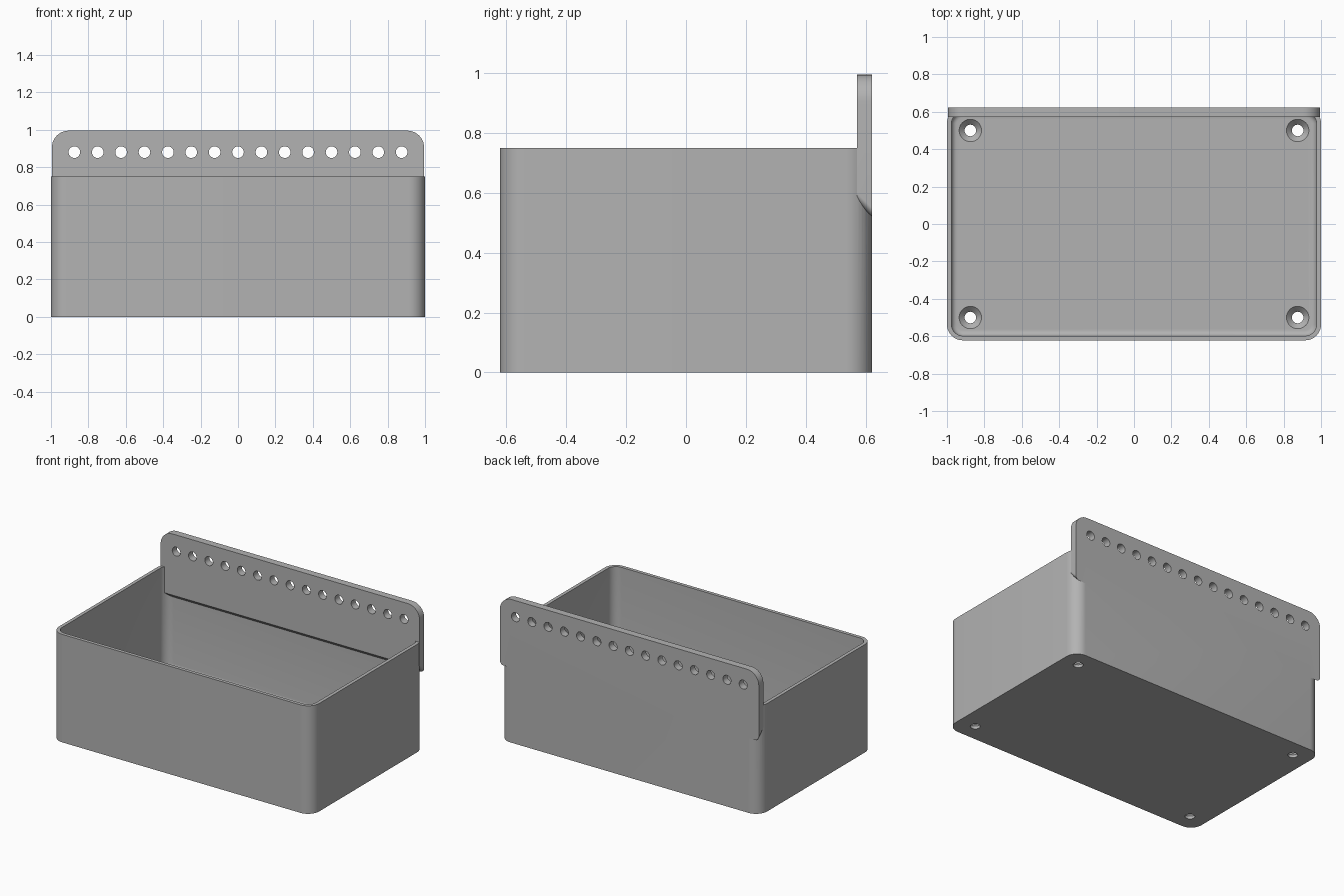
import bpy, bmesh
from math import sin, cos, pi, radians
from mathutils import Matrix

cube = bpy.data.objects.get("Cube")
if cube:
    bpy.data.objects.remove(cube, do_unlink=True)

grey = bpy.data.materials.new("plain grey")
grey.use_nodes = True
colour = (0.45, 0.45, 0.45, 1)
grey.diffuse_color = colour
grey.node_tree.nodes["Principled BSDF"].inputs["Base Color"].default_value = colour


def rounded(hx, hy, radii, steps=10):
    """Counter-clockwise rounded rectangle; radii start at the +x +y corner."""
    pts = []
    for k, (sx, sy) in enumerate([(1, 1), (-1, 1), (-1, -1), (1, -1)]):
        r = radii[k]
        for i in range(steps + 1):
            a = (k + i / steps) * pi / 2
            pts.append((sx * (hx - r) + r * cos(a), sy * (hy - r) + r * sin(a)))
    return pts


def circle(r, n=32):
    return [(r * cos(2 * pi * i / n), r * sin(2 * pi * i / n)) for i in range(n)]


def loft(bm, rings, matrix=Matrix()):
    """Skin a stack of (outline, height) rings and cap both ends."""
    loops = [[bm.verts.new(matrix @ Matrix.Translation((x, y, z)).to_translation())
              for x, y in outline] for outline, z in rings]
    for low, high in zip(loops, loops[1:]):
        for i in range(len(low)):
            j = (i + 1) % len(low)
            bm.faces.new((low[i], low[j], high[j], high[i]))
    bm.faces.new(loops[0][::-1])
    bm.faces.new(loops[-1])


def make(name, bm):
    bmesh.ops.recalc_face_normals(bm, faces=bm.faces)
    mesh = bpy.data.meshes.new(name)
    bm.to_mesh(mesh)
    bm.free()
    mesh.materials.append(grey)
    obj = bpy.data.objects.new(name, mesh)
    bpy.context.collection.objects.link(obj)
    return obj


def boolean(target, other, operation):
    mod = target.modifiers.new(operation.lower(), "BOOLEAN")
    mod.operation, mod.object, mod.solver = operation, other, "EXACT"
    bpy.context.view_layer.objects.active = target
    bpy.ops.object.modifier_apply(modifier=mod.name)
    bpy.data.objects.remove(other, do_unlink=True)


HX, HY, TOP = 1.0, 0.622, 0.75
WALL, FLOOR, CORNER, FILLET = 0.024, 0.05, 0.085, 0.03


def wall_ring(inset):
    return rounded(HX - inset, HY - inset, [CORNER - inset] * 4)


# Open tray: outside, rim, inside, and a filleted floor
rings = [(wall_ring(0), 0), (wall_ring(0), TOP), (wall_ring(WALL), TOP)]
for i in range(7):
    a = i / 6 * pi / 2
    rings.append((wall_ring(WALL + FILLET * (1 - cos(a))), FLOOR + FILLET * (1 - sin(a))))
bm = bmesh.new()
loft(bm, rings)
tray = make("tray", bm)

# Upright back plate with a sloping underside
P_LOW, P_HIGH, P_FRONT = 0.52, 0.995, 0.572
mid, half = (P_LOW + P_HIGH) / 2, (P_HIGH - P_LOW) / 2
upright = Matrix.Translation((0, 0, mid)) @ Matrix.Rotation(radians(90), 4, "X")
outline = rounded(0.995, half, [0.09, 0.09, 0.03, 0.03])
bm = bmesh.new()
loft(bm, [(outline, -HY), (outline, -P_FRONT)], upright)
for v in bm.verts:
    if v.co.y < 0.6 and v.co.z < mid:
        v.co.z += HY - P_FRONT
plate = make("back_plate", bm)
boolean(tray, plate, "UNION")

# Countersunk screw holes in the floor and a row of holes in the plate
bm = bmesh.new()
for x in (-0.875, 0.875):
    for y in (-0.5, 0.5):
        loft(bm, [(circle(0.031), -0.02), (circle(0.031), FLOOR - 0.03),
                  (circle(0.06), FLOOR), (circle(0.06), FLOOR + 0.01)],
             Matrix.Translation((x, y, 0)))
for i in range(-7, 8):
    place = Matrix.Translation((i * 0.125, 0, 0.88)) @ Matrix.Rotation(radians(90), 4, "X")
    loft(bm, [(circle(0.031), -0.7), (circle(0.031), -0.5)], place)
cutter = make("hole_cutter", bm)
cutter.hide_render = True
boolean(tray, cutter, "DIFFERENCE")

# Smooth rounded corners, sharp edges
tray.name = "tray_with_back_plate"
bpy.ops.object.select_all(action="DESELECT")
tray.select_set(True)
bpy.context.view_layer.objects.active = tray
bpy.ops.object.shade_smooth_by_angle(angle=radians(30))
